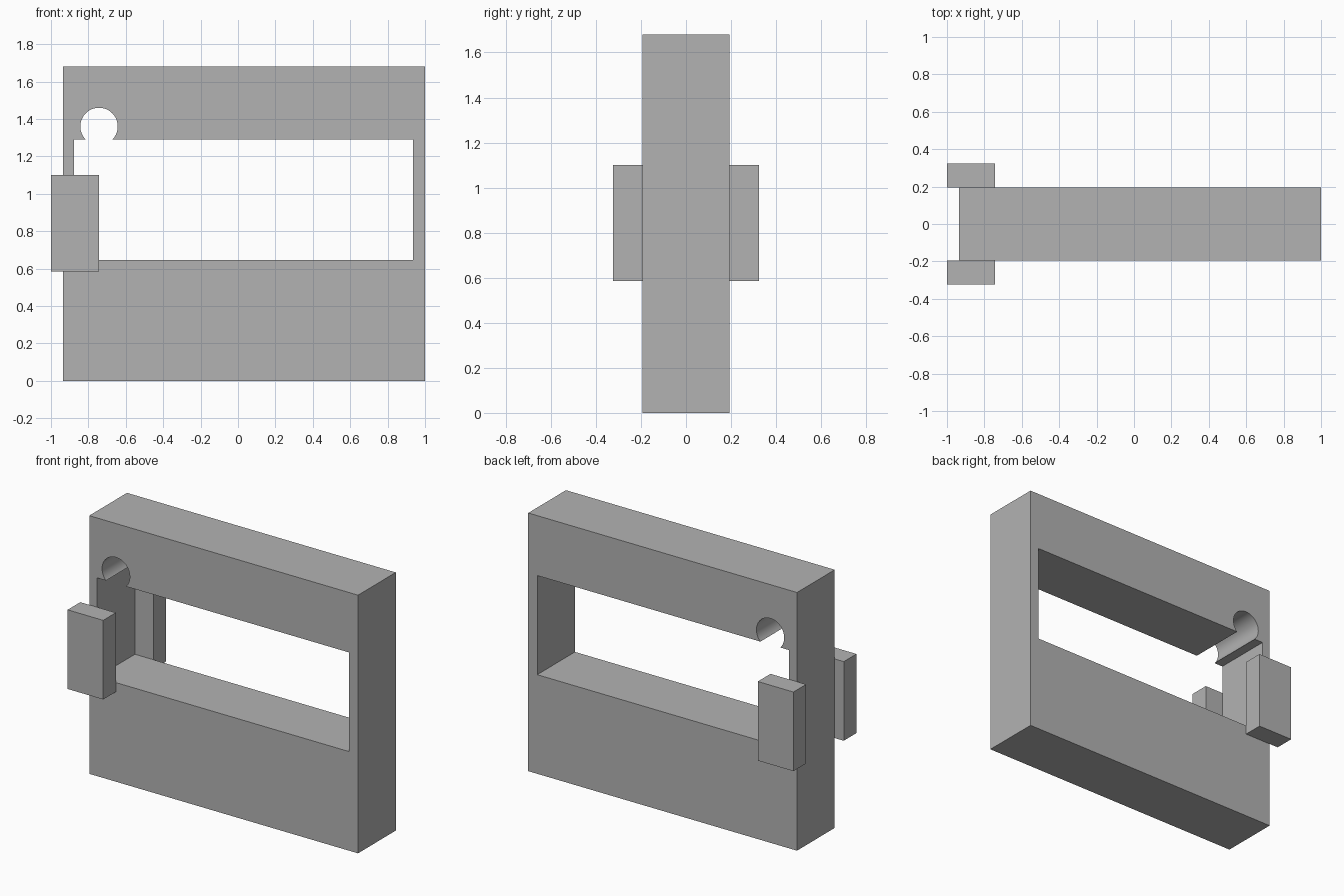
import bpy
from math import asin, cos, sin, pi, radians

if "Cube" in bpy.data.objects:
    bpy.data.objects.remove(bpy.data.objects["Cube"], do_unlink=True)

grey = bpy.data.materials.new("plain grey")
grey.use_nodes = True
colour = (0.45, 0.45, 0.45, 1)
grey.diffuse_color = colour
grey.node_tree.nodes["Principled BSDF"].inputs["Base Color"].default_value = colour

HALF = 0.194    # half the frame's thickness
TAB = 0.13      # thickness of a side tab


def add_loop(curve, points):
    """Add a closed straight-sided outline in x and z."""
    spline = curve.splines.new('POLY')
    spline.points.add(len(points) - 1)
    for point, (x, z) in zip(spline.points, points):
        point.co = (x, z, 0, 1)
    spline.use_cyclic_u = True


# Frame: outer rectangle with a window that opens into a round hole
left, right, low, high = -0.878, 0.935, 0.645, 1.29
cx, cz, radius, steps = -0.743, 1.36, 0.1, 48
dip = asin((cz - high) / radius)
arc = []
for i in range(steps + 1):
    a = -dip + (pi + 2 * dip) * i / steps
    arc.append((cx + radius * cos(a), cz + radius * sin(a)))

outline = bpy.data.curves.new("frame", 'CURVE')
outline.dimensions = '2D'
outline.fill_mode = 'BOTH'
outline.extrude = HALF
add_loop(outline, [(-0.935, 0), (1, 0), (1, 1.68), (-0.935, 1.68)])
add_loop(outline, [(left, low), (right, low), (right, high)] + arc + [(left, high)])
frame = bpy.data.objects.new("frame", outline)
bpy.context.collection.objects.link(frame)
frame.rotation_euler.x = radians(90)
bpy.context.view_layer.objects.active = frame
bpy.ops.object.select_all(action='DESELECT')
frame.select_set(True)
bpy.ops.object.convert(target='MESH')
frame = bpy.context.object
frame.data.materials.clear()
frame.data.materials.append(grey)
bpy.ops.object.shade_smooth_by_angle(angle=radians(30))

# Tabs: one block on the front and one on the back
for name, side in (("front_tab", -1), ("back_tab", 1)):
    bpy.ops.mesh.primitive_cube_add(size=1, location=(-0.872, side * (HALF + TAB / 2), 0.842))
    tab = bpy.context.object
    tab.name = name
    tab.scale = (0.256, TAB, 0.515)
    bpy.ops.object.transform_apply(location=False, rotation=False, scale=True)
    tab.data.materials.append(grey)
